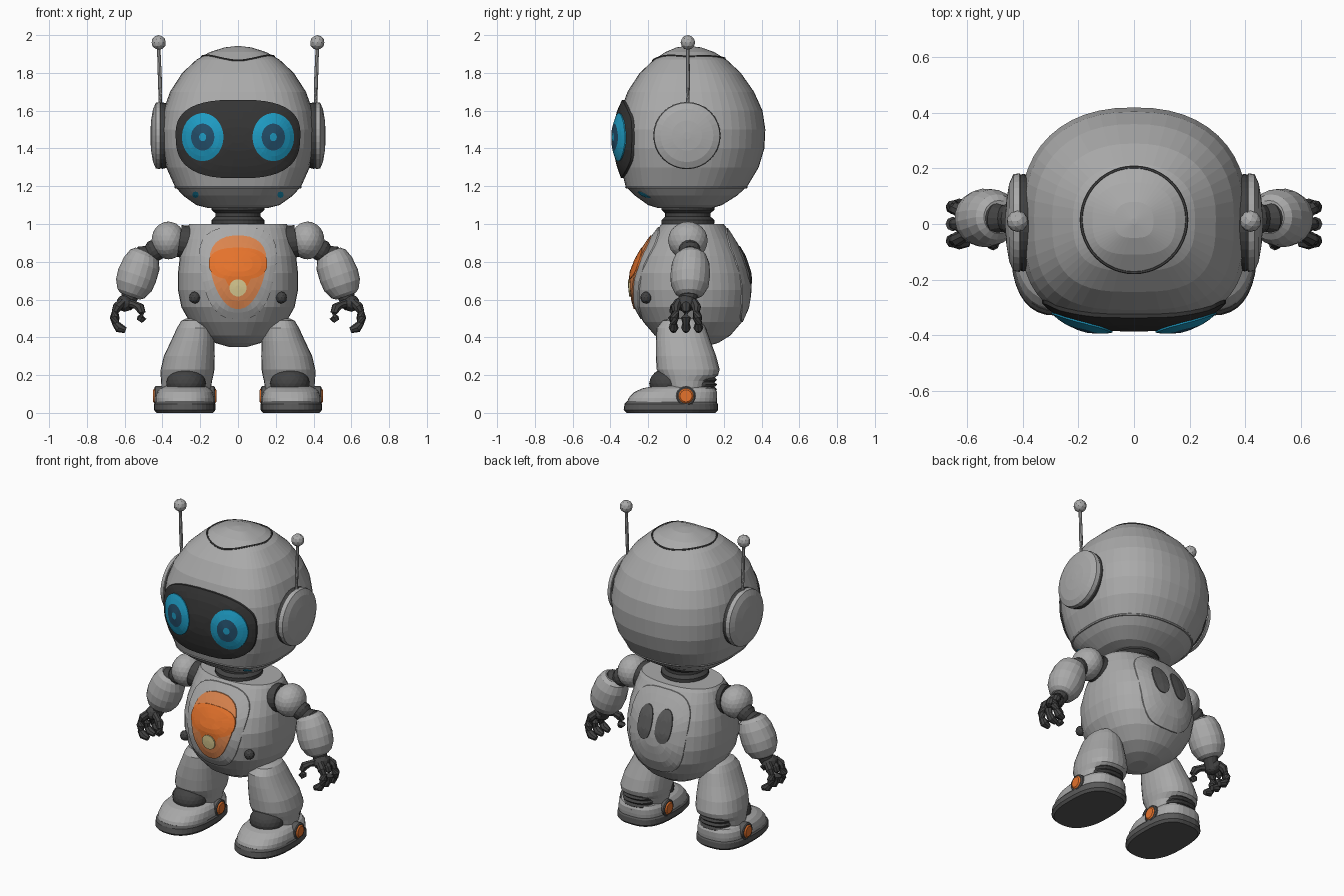
import bpy, bmesh, math
from mathutils import Vector, Matrix
from mathutils.bvhtree import BVHTree

cube = bpy.data.objects.get("Cube")
if cube:
    bpy.data.objects.remove(cube)


def material(name, *rgb):
    m = bpy.data.materials.new(name)
    m.use_nodes = True
    m.diffuse_color = (*rgb, 1)
    m.node_tree.nodes["Principled BSDF"].inputs["Base Color"].default_value = (*rgb, 1)
    return m


GREY = material("light grey shell", .4, .4, .4)
DARK = material("dark joint", .055, .055, .055)
VISOR = material("black visor", .035, .035, .035)
MID = material("mid grey rubber", .1, .1, .1)
ORANGE = material("orange", .78, .17, .025)
PALE = material("pale orange", .7, .23, .075)
CYAN = material("cyan", .013, .33, .55)
NAVY = material("navy", .017, .075, .14)
CREAM = material("cream", .68, .58, .28)


def finish(bm, name, mats, mirror=False):
    """Turn a bmesh into an object and return a tree for casting onto it."""
    bmesh.ops.recalc_face_normals(bm, faces=bm.faces)
    tree = BVHTree.FromBMesh(bm)
    me = bpy.data.meshes.new(name)
    bm.to_mesh(me)
    bm.free()
    for m in mats:
        me.materials.append(m)
    ob = bpy.data.objects.new(name, me)
    bpy.context.collection.objects.link(ob)
    if mirror:
        ob.modifiers.new("Mirror", "MIRROR").use_mirror_merge = False
    return tree


def skin(bm, rings, caps=(True, True)):
    """Bridge rings of points; return the faces of each band."""
    vs = [[bm.verts.new(p) for p in r] for r in rings]
    bands = []
    for a, b in zip(vs, vs[1:]):
        n = len(a)
        bands.append([bm.faces.new((a[i], a[(i + 1) % n], b[(i + 1) % n], b[i])) for i in range(n)])
    for ring, cap in ((vs[0], caps[0]), (vs[-1], caps[1])):
        if cap:
            bands.append([bm.faces.new(ring)])
    return bands


def power(v, e):
    return math.copysign(abs(v) ** e, v)


def outline(cx, cz, rx, rz, p=2, taper=0, n=32):
    """Rounded outline that can widen towards the top."""
    pts = []
    for i in range(n):
        t = math.tau * (i + .5) / n
        s = power(math.sin(t), 2 / p)
        pts.append((cx + rx * power(math.cos(t), 2 / p) * (1 + taper * s), cz + rz * s))
    return pts


def loft(name, rows, mat, front=2, back=2, n=32, mirror=False):
    """Stack rounded sections given as z, centre x, half width, front y, back y."""
    rings = []
    for z, cx, rx, yf, yb in rows:
        ring, cy, ry = [], (yf + yb) / 2, (yb - yf) / 2
        for i in range(n):
            t = math.tau * i / n
            e = 2 / (front if math.sin(t) < 0 else back)
            ring.append((cx + rx * power(math.cos(t), e), cy + ry * power(math.sin(t), e), z))
        rings.append(ring)
    bm = bmesh.new()
    skin(bm, rings)
    return finish(bm, name, [mat], mirror)


def tube(name, pts, radii, mat, n=16, mirror=False):
    """Round section of changing radius along a path."""
    pts = [Vector(p) for p in pts]
    rings = []
    for i, p in enumerate(pts):
        d = pts[min(i + 1, len(pts) - 1)] - pts[max(i - 1, 0)]
        q = d.to_track_quat("Z", "Y")
        rings.append([p + q @ Vector((radii[i] * math.cos(math.tau * k / n),
                                      radii[i] * math.sin(math.tau * k / n), 0)) for k in range(n)])
    bm = bmesh.new()
    skin(bm, rings)
    return finish(bm, name, [mat], mirror)


def ball(name, c, r, mat, mirror=False, detail=3):
    bm = bmesh.new()
    bmesh.ops.create_icosphere(bm, subdivisions=detail, radius=1,
                               matrix=Matrix.LocRotScale(Vector(c), None, Vector(r)))
    return finish(bm, name, [mat], mirror)


def plate(name, tree, c, pts, mats, steps, lift, bulge=0, side=-1, mirror=False):
    """Panel wrapped onto a body; each ring step takes its own colour."""
    def put(x, z, f, drop=0):
        hit = tree.ray_cast(Vector((x, 2 * side, z)), Vector((0, -side, 0)))[0]
        return hit + Vector((0, side * (lift + bulge * (1 - f * f) - drop), 0))
    rings = [[put(c[0] + (x - c[0]) * f, c[1] + (z - c[1]) * f, f) for x, z in pts] for f in steps]
    rings.append([put(x, z, 1, lift + .02) for x, z in pts])
    bm = bmesh.new()
    bands = skin(bm, rings)
    slots = list(dict.fromkeys(mats))
    colours = mats[1:] + [mats[-1], mats[0], mats[-1]]
    for band, m in zip(bands, colours):
        for f in band:
            f.material_index = slots.index(m)
    return finish(bm, name, slots, mirror)


# Head shell
head = loft("head", [
    (1.085, 0, .16, -.15, .14), (1.1, 0, .22, -.2, .19), (1.15, 0, .29, -.27, .27),
    (1.2, 0, .335, -.32, .325), (1.3, 0, .38, -.345, .385), (1.4, 0, .405, -.36, .415),
    (1.5, 0, .41, -.36, .42), (1.6, 0, .395, -.345, .405), (1.7, 0, .36, -.31, .36),
    (1.8, 0, .295, -.245, .29), (1.87, 0, .22, -.17, .215), (1.91, 0, .15, -.11, .15),
    (1.935, 0, .07, -.05, .08), (1.942, 0, .01, 0, .02)], GREY, 3, 2.3, 48)

# Crown seam and chin seam follow the shell
crown, chin = [], []
for i in range(49):
    a = math.tau * i / 48
    d = Vector((math.cos(a), math.sin(a), 0))
    crown.append(head.ray_cast(d * .19 + Vector((0, .015, 3)), Vector((0, 0, -1)))[0])
    chin.append(head.ray_cast(d * 2 + Vector((0, 0, 1.195)), -d)[0])
tube("crown_seam", crown, [.006] * 49, DARK, 6)
tube("chin_seam", chin, [.007] * 49, GREY, 6)

# Face
even = [.1, .3, .5, .7, .85, .95, 1]
visor = plate("visor", head, (0, 1.45), outline(0, 1.45, .33, .208, 2.7, .03, 48),
              [VISOR] * 7, even, .014, .014)
plate("eyes", visor, (.187, 1.46), outline(.187, 1.46, .11, .127),
      [CYAN, CYAN, NAVY, NAVY, CYAN, CYAN, CYAN], [.1, .17, .18, .56, .57, .8, 1], .006, .012, mirror=True)
plate("chin_lights", head, (.225, 1.155), outline(.225, 1.155, .017, .017, n=10),
      [CYAN] * 2, [.2, 1], .006, mirror=True)

# Ears and antennae
ear_c = (.005, 1.468)
tube("ear_mounts", [(x, *ear_c) for x in (.33, .4, .415)], [.16, .176, .17], DARK, 32, True)
tube("ear_discs", [(x, *ear_c) for x in (.405, .412, .435, .45, .46, .464)],
     [.165, .178, .174, .14, .08, .02], GREY, 32, True)
tube("antenna_stems", [(.412, .01, 1.6), (.412, .01, 1.72), (.42, .01, 1.94)], [.014, .011, .009], GREY, 8, True)
ball("antenna_tips", (.42, .01, 1.961), (.039,) * 3, GREY, True, 2)

# Ribbed neck
neck_r = [.13, .14, .14, .12, .12, .14, .14, .12]
tube("neck", [(0, .01, .985 + .018 * i) for i in range(8)], neck_r, DARK, 32)

# Torso and its panels
torso = loft("torso", [
    (.35, 0, .05, -.03, .1), (.37, 0, .12, -.1, .17), (.41, 0, .19, -.165, .235),
    (.48, 0, .255, -.225, .295), (.56, 0, .3, -.27, .33), (.65, 0, .318, -.285, .342),
    (.74, 0, .318, -.285, .335), (.83, 0, .308, -.25, .305), (.92, 0, .288, -.19, .255),
    (.98, 0, .27, -.145, .215), (1.0, 0, .258, -.13, .2)], GREY, 2.3, 2.3, 40)
chest = plate("chest_panel", torso, (0, .74), outline(0, .74, .195, .245, 2.8, .22),
              [GREY] * 7, even, .008)
plate("chest_screen", chest, (0, .755), outline(0, .745, .143, .195, 2.3, .28),
      [ORANGE, ORANGE, ORANGE, PALE, PALE, PALE], [.1, .3, .55, .56, .8, 1], .007)
plate("chest_core", chest, (0, .79), outline(0, .79, .155, .085, 2.5), [ORANGE] * 4, [.2, .5, .8, 1], .009)
plate("chest_light", chest, (0, .662), outline(0, .662, .046, .046, n=16), [CREAM] * 2, [.3, 1], .014)
plate("back_panel", torso, (0, .73), outline(0, .73, .2, .25, 3, .1), [GREY] * 7, even, .007, side=1)
plate("back_vents", torso, (.066, .785), outline(.066, .785, .052, .1, 2.2), [MID] * 5,
      [.1, .4, .7, .9, 1], .013, side=1, mirror=True)
ball("waist_bolts", (.23, -.212, .61), (.03, .03, .032), DARK, True, 2)

# Arms
tube("shoulder_sockets", [(.24, .01, .9), (.31, .01, .91)], [.09, .085], DARK, 20, True)
ball("shoulders", (.368, .01, .913), (.09, .105, .1), GREY, True)
tube("upper_arms", [(.4, .015, .88), (.45, .02, .855), (.47, .02, .84), (.49, .02, .835), (.53, .025, .79)],
     [.055, .058, .048, .06, .06], DARK, 16, True)
tube("forearms", [(.487, .025, .85), (.494, .025, .835), (.51, .025, .79), (.535, .022, .725),
                  (.552, .02, .675), (.567, .018, .632), (.572, .018, .618)],
     [.06, .082, .1, .106, .1, .076, .055], GREY, 20, True)

# Hands
tube("wrists", [(.565, .018, .64), (.58, .01, .6), (.6, 0, .57)], [.05, .042, .045], DARK, 12, True)
ball("palms", (.6, 0, .58), (.045, .06, .045), DARK, True, 2)
for i, finger in enumerate(("front", "middle", "back")):
    y = .055 * (i - 1)
    tube(finger + "_fingers", [(.61, y * .7, .59), (.638, y, .56), (.65, y, .535), (.653, y * 1.1, .505),
                               (.648, y * 1.2, .475), (.63, y * 1.2, .45), (.595, y * 1.2, .437)],
         [.022, .026, .019, .026, .019, .026, .016], DARK, 8, True)
tube("thumbs", [(.58, -.02, .58), (.545, -.045, .572), (.52, -.06, .558), (.508, -.07, .53),
                (.508, -.07, .505), (.522, -.07, .485)], [.026, .02, .026, .019, .025, .016], DARK, 8, True)

# Legs
ball("hips", (.175, .01, .43), (.075, .09, .075), DARK, True, 2)
loft("legs", [
    (.5, .23, .045, -.08, .05), (.488, .23, .07, -.125, .08), (.45, .228, .095, -.155, .105),
    (.38, .24, .115, -.16, .13), (.3, .258, .135, -.16, .16), (.23, .267, .142, -.155, .178),
    (.2, .27, .14, -.14, .17), (.17, .272, .135, -.12, .13), (.12, .275, .13, -.1, .11)],
    GREY, 2.3, 2.3, 28, True)
loft("ankles", [(.1 + .0125 * i, .275, .11, -.13, .165 - .014 * (i % 2)) for i in range(9)],
     DARK, 2.3, 2.6, 24, True)
ball("shoe_tongues", (.275, -.095, .155), (.105, .1, .082), DARK, True)

# Shoes
loft("soles", [(0, .282, .15, -.315, .155), (.015, .282, .162, -.33, .17),
               (.048, .282, .162, -.325, .168), (.062, .282, .152, -.312, .16)], MID, 2.4, 2.8, 36, True)
loft("shoes", [(.05, .282, .155, -.315, .162), (.08, .282, .155, -.303, .165), (.11, .281, .148, -.275, .165),
               (.13, .28, .132, -.23, .155), (.142, .278, .105, -.17, .12)], GREY, 2.4, 2.8, 36, True)
for word, d in (("outer", 1), ("inner", -1)):
    path = [(.282 + d * off, 0, .09) for off in (.12, .155, .16)]
    tube(word + "_knob_rims", path, [.052, .052, .046], MID, 20, True)
    path = [(.282 + d * off, 0, .09) for off in (.14, .16, .167)]
    tube(word + "_knobs", path, [.04, .04, .032], ORANGE, 16, True)
